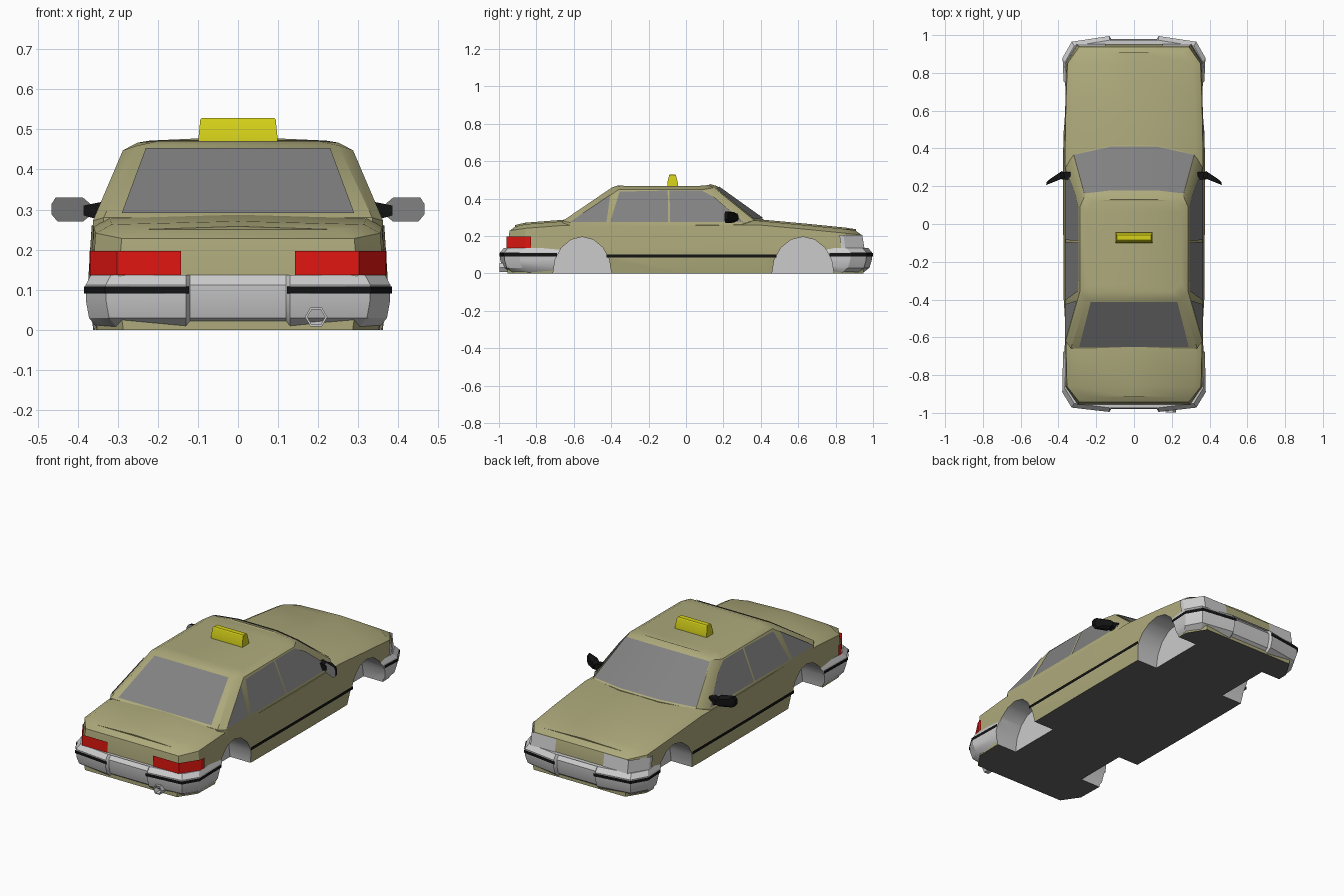
import bpy, bmesh, math
from mathutils import Vector

if "Cube" in bpy.data.objects:
    bpy.data.objects.remove(bpy.data.objects["Cube"])


def material(name, r, g, b):
    m = bpy.data.materials.new(name)
    m.diffuse_color = (r, g, b, 1)
    m.use_nodes = True
    m.node_tree.nodes["Principled BSDF"].inputs["Base Color"].default_value = m.diffuse_color
    return m


paint = material("paint", 0.42, 0.40, 0.20)
black = material("black_trim", 0.006, 0.006, 0.006)
glass = material("glass", 0.22, 0.22, 0.22)
floor = material("floor_grey", 0.13, 0.13, 0.13)
red = material("red", 0.75, 0.008, 0.005)
yellow = material("yellow", 0.68, 0.65, 0.01)
grey = material("grey", 0.75, 0.75, 0.75)


def finish(name, bm, mats, fix=True):
    if fix:
        bmesh.ops.recalc_face_normals(bm, faces=bm.faces[:])
    me = bpy.data.meshes.new(name)
    bm.to_mesh(me)
    bm.free()
    for m in mats:
        me.materials.append(m)
    ob = bpy.data.objects.new(name, me)
    bpy.context.collection.objects.link(ob)
    return ob


def sym(half):
    return half + [(-x, y, z) for x, y, z in reversed(half) if x > 1e-6]


def loft(name, rings, mats, caps="strip"):
    """Skin through closed rings, ends capped with strips across or one face."""
    bm = bmesh.new()
    vs = [[bm.verts.new(p) for p in r] for r in rings]
    n = len(rings[0])
    for a, b in zip(vs, vs[1:]):
        for i in range(n):
            k = (i + 1) % n
            bm.faces.new((a[i], a[k], b[k], b[i]))
    for r in (vs[0], vs[-1]):
        if caps == "strip":
            for j in range((n - 1) // 2):
                bm.faces.new(list(dict.fromkeys((r[j], r[j + 1], r[n - 2 - j], r[n - 1 - j]))))
        else:
            bm.faces.new(r)
    return finish(name, bm, mats)


def strip(name, low, high, mats, frame=0.0):
    """Row of quads between two paths; frame > 0 adds a border in the second material."""
    bm = bmesh.new()
    a = [bm.verts.new(p) for p in low]
    b = [bm.verts.new(p) for p in high]
    for i in range(len(a) - 1):
        bm.faces.new((a[i], a[i + 1], b[i + 1], b[i]))
    if frame:
        res = bmesh.ops.inset_region(bm, faces=bm.faces[:], thickness=frame, use_even_offset=True, use_boundary=True)
        for f in res["faces"]:
            f.material_index = 1
    return finish(name, bm, mats, False)


def band(name, path, z0, z1, mat, k=1.0):
    """Vertical ribbon on both sides of the car, top leaning by factor k in y."""
    for s, side in ((1, "right"), (-1, "left")):
        pts = path[::s] if path[0][1] < 0 else path[::-s]
        strip(f"{name}_{side}", [(s * x, y, z0) for x, y in pts],
              [(s * x, y * k, z1) for x, y in pts], [mat] if mat else [])


# Lower body: sections from tail to nose (y, half width, top height, end lean)
def section(y, w, zt, lean=0):
    return sym([(w - .014, y, 0), (w, y, .1), (w - .003, y, .15), (w - .01, y + .012 * lean, zt - .03),
                (w - .05, y + .042 * lean, zt - .008), (0, y + .04 * lean, zt)])


body = loft("body", [section(*s) for s in (
    (-.955, .30, .258, 1), (-.86, .365, .271), (-.65, .37, .287), (0, .375, .285), (.38, .375, .29),
    (.65, .37, .265), (.85, .362, .245), (.95, .30, .236, -1))], [paint, floor])
for p in body.data.polygons:
    if p.normal.z < -.9:
        p.material_index = 1

# Cabin: sill, window line, roof edge, roof
base = [(.335, -.66, .28), (.362, -.62, .272), (.362, .30, .272), (.32, .37, .28), (.12, .415, .288)]
edge = [(.25, -.395, .46), (.287, -.36, .448), (.287, .09, .448), (.26, .15, .458), (.12, .165, .467)]
roof = [(.20, -.36, .471), (.25, -.32, .467), (.25, .06, .467), (.22, .12, .472), (.11, .13, .477)]
loft("cabin", [sym([(x, y, .22) for x, y, z in base]), sym(base), sym(edge), sym(roof)], [paint])

# Bumpers: stacked outlines that tuck in at the bottom and top
rear_plan = [(.375, -.66), (.380, -.89), (.33, -.972), (.13, -.995), (.12, -.98)]
front_plan = [(.372, .74), (.378, .88), (.33, .965), (.13, .995), (.12, .98)]
cut_parts = [body]
for name, plan in (("rear_bumper", rear_plan), ("front_bumper", front_plan)):
    e = math.copysign(1, plan[0][1])
    layers = ((.006, .045), (.03, .014), (.07, .002), (.112, 0), (.137, .022))
    rings = []
    for z, d in layers:
        rings.append(sym([(x - d * .6 * (x > .2), y - e * d * (i > 0), z) for i, (x, y) in enumerate(plan)]))
    cut_parts.append(loft(name, rings, [grey]))

# Wheel arches cut out of body and bumpers
bm = bmesh.new()
for s in (1, -1):
    for cy, r in ((-.555, .156), (.625, .165)):
        prof = [(cy - r, -.05)] + [(cy - r * math.cos(math.pi * i / 8), .195 * math.sin(math.pi * i / 8))
                                   for i in range(9)] + [(cy + r, -.05)]
        a = [bm.verts.new((s * .23, y, z)) for y, z in prof]
        b = [bm.verts.new((s * .5, y, z)) for y, z in prof]
        bm.faces.new(a)
        bm.faces.new(b)
        for i in range(len(a)):
            k = (i + 1) % len(a)
            bm.faces.new((a[i], a[k], b[k], b[i]))
cutter = finish("arch_cutter", bm, [grey])
cutter.hide_render = True
for ob in cut_parts:
    m = ob.modifiers.new("arches", "BOOLEAN")
    m.operation, m.object, m.solver = "DIFFERENCE", cutter, "EXACT"
    m.material_mode = "TRANSFER"
bpy.context.view_layer.update()
deps = bpy.context.evaluated_depsgraph_get()
cut = [bpy.data.meshes.new_from_object(ob.evaluated_get(deps)) for ob in cut_parts]
for ob, me in zip(cut_parts, cut):
    ob.modifiers.clear()
    ob.data = me
bpy.data.objects.remove(cutter)

# Black rubbing strips and lamps
band("rear_strip", [(.122, -.998), (.332, -.976), (.384, -.892), (.379, -.69)], .091, .108, black)
band("side_strip", [(.377, -.424), (.379, 0), (.379, .484)], .084, .101, black)
band("front_strip", [(.122, .999), (.332, .969), (.382, .882), (.376, .766)], .091, .108, black)
band("tail_lamp", [(.142, -.959), (.302, -.959), (.369, -.858), (.371, -.83)], .137, .197, red)
band("head_lamp", [(.15, .954), (.302, .954), (.366, .852), (.367, .83)], .135, .205, None, .988)

# Front and rear windows
def lerp(p, q, t, up):
    return Vector(p).lerp(Vector(q), t) + Vector(up)


up = (0, .003, .004)
pairs = [(p, q) for p, q in zip(sym(base[3:]), sym(edge[3:]))]
strip("windscreen", [lerp(p, q, .03, up) for p, q in pairs[::-1]][::1],
      [lerp(p, q, .96, up) for p, q in pairs[::-1]], [glass, black], .006).data.flip_normals()
up = (0, -.003, .004)
low, high = ((0, -.66, .28), (0, -.395, .46))
bl, tl = lerp(low, high, .04, up), lerp(low, high, .94, up)
strip("rear_window", [bl + Vector((x, 0, 0)) for x in (-.29, .29)],
      [tl + Vector((x, 0, 0)) for x in (-.23, .23)], [glass, black], .012)

# Side windows as framed panels lying on the cabin sides (y, z outlines)
side_windows = {
    "quarter_window": [(-.62, .275), (-.425, .275), (-.405, .42)],
    "rear_door_window": [(-.405, .275), (-.095, .275), (-.098, .443), (-.355, .437)],
    "front_door_window": [(-.085, .275), (.305, .275), (.155, .405), (.085, .443), (-.088, .443)]}
for name, outline in side_windows.items():
    for s, side in ((1, "right"), (-1, "left")):
        bm = bmesh.new()
        pts = [(s * (.366 - .075 * (z - .272) / .176), y, z) for y, z in outline]
        f = bm.faces.new([bm.verts.new(p) for p in pts[::s]])
        for g in bmesh.ops.inset_region(bm, faces=[f], thickness=.009, use_boundary=True,
                                        use_even_offset=True)["faces"]:
            g.material_index = 1
        finish(f"{name}_{side}", bm, [glass, black], False)

# Door mirrors: black shells with a grey glass facing the tail
shape = [(.368, .285), (.387, .27), (.45, .27), (.465, .288), (.465, .314), (.455, .33), (.387, .33), (.368, .314)]
for s, side in ((1, "right"), (-1, "left")):
    rings = []
    for k, dy in ((1, 0), (.95, .018), (.6, .036)):
        rings.append([(s * (.40 + (x - .40) * k), .245 - .4 * (x - .368) + dy, .3 + (z - .3) * k) for x, z in shape])
    loft(f"mirror_{side}", rings, [black], "face")
    strip(f"mirror_glass_{side}", [(s * x, .2435 - .4 * (x - .368), z) for x, z in (shape[0], shape[1], shape[2], shape[3])],
          [(s * x, .2435 - .4 * (x - .368), z) for x, z in (shape[7], shape[6], shape[5], shape[4])], [glass])
    loft(f"mirror_stalk_{side}", [[(s * x, y, z) for y, z in ((.235, a), (.275, a), (.275, b), (.235, b))]
                                  for x, a, b in ((.335, .272, .32), (.385, .285, .31))], [black], "face")

# Roof sign
loft("roof_sign", [[(sx * w, -.072 + sy * d, z) for sx, sy in ((1, -1), (1, 1), (-1, 1), (-1, -1))]
                   for w, d, z in ((.098, .028, .465), (.098, .028, .485), (.094, .018, .525), (.09, .014, .529))],
     [yellow])

# Exhaust pipe with hollow end
loft("exhaust", [[(.195 + r * math.cos(i * math.pi / 3), y, .032 + r * math.sin(i * math.pi / 3)) for i in range(6)]
                 for r, y in ((.028, -.75), (.028, -.997), (.022, -.997), (.022, -.96))], [], "face")

# Smooth shading with crisp edges
for ob in bpy.context.collection.objects:
    ob.data.shade_smooth()
    ob.data.set_sharp_from_angle(angle=math.radians(28))
